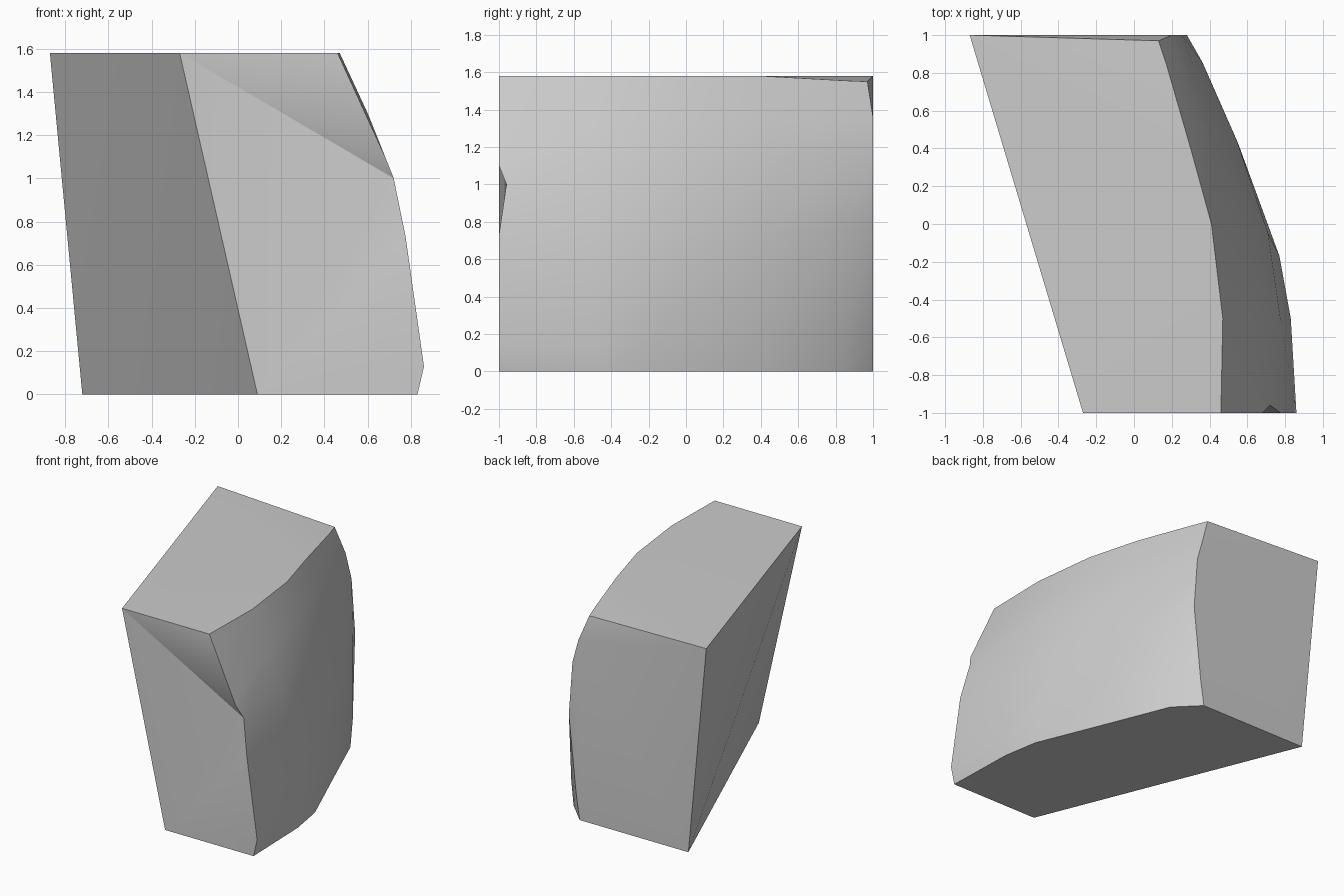
import bpy, bmesh, math

old = bpy.data.objects.get("Cube")
if old:
    bpy.data.objects.remove(old, do_unlink=True)

grey = bpy.data.materials.new("plain_grey")
grey.use_nodes = True
grey.diffuse_color = (0.6, 0.6, 0.6, 1)
grey.node_tree.nodes["Principled BSDF"].inputs["Base Color"].default_value = (0.6, 0.6, 0.6, 1)

# Profiles of the bulging side, each running top to bottom, ordered back to front
back_edge = [(.13, .97, 1.55), (.20, 1, 1.36), (.25, 1, 1.18), (.28, 1, .78), (.22, 1, .20), (.19, 1, 0)]
front_edge = [(.46, -1, 1.58), (.68, -1, 1.10), (.72, -.96, 1.0), (.775, -1, .73), (.86, -1, .13), (.83, -1, 0)]
profiles = [
    back_edge,
    [(.17, .85, 1.555), (.25, .85, 1.36), (.31, .85, 1.17), (.36, .86, .76), (.365, .85, .20), (.36, .83, 0)],
    [(.30, .40, 1.58), (.39, .42, 1.35), (.46, .43, 1.14), (.545, .44, .73), (.55, .43, .20), (.525, .42, 0)],
    [(.41, 0, 1.58), (.51, 0, 1.34), (.60, 0, 1.08), (.71, -.05, .70), (.77, -.17, .18), (.77, -.18, 0)],
    [(.47, -.5, 1.58), (.60, -.5, 1.30), (.70, -.5, 1.04), (.775, -.5, .70), (.83, -.5, .13), (.815, -.45, 0)],
    front_edge,
]

bm = bmesh.new()
cols = [[bm.verts.new(p) for p in prof] for prof in profiles]
back_top, back_low, front_top, front_low = [
    bm.verts.new(p) for p in ((-.87, 1, 1.58), (-.72, 1, 0), (-.27, -1, 1.58), (.09, -1, 0))]

# Bulging side: loft between neighbouring profiles
for a, b in zip(cols, cols[1:]):
    for i in range(len(a) - 1):
        bm.faces.new((a[i], a[i + 1], b[i + 1], b[i]))

# Slanted flat side, folded along its diagonal
bm.faces.new((front_top, back_low, back_top))
bm.faces.new((front_top, front_low, back_low))

# Top: dipped back corner, then the level part
bm.faces.new((back_top, cols[0][0], cols[1][0], cols[2][0]))
bm.faces.new([back_top] + [c[0] for c in cols[2:]] + [front_top])
# Base
bm.faces.new([back_low] + [c[-1] for c in cols] + [front_low])

# Back and front ends: triangles fan from the top corner, flat panel below
for edge, top, low, fan in ((cols[0], back_top, back_low, 1), (cols[-1], front_top, front_low, 2)):
    for i in range(fan):
        bm.faces.new((top, edge[i], edge[i + 1]))
    if fan == 2:
        bm.faces.new((top, edge[2], low))
        for i in range(2, len(edge) - 1):
            bm.faces.new((low, edge[i], edge[i + 1]))
    else:
        bm.faces.new([top] + edge[1:] + [low])

bmesh.ops.recalc_face_normals(bm, faces=bm.faces)
mesh = bpy.data.meshes.new("angular_block")
bm.to_mesh(mesh)
bm.free()
mesh.materials.append(grey)
block = bpy.data.objects.new("angular_block", mesh)
bpy.context.collection.objects.link(block)

bpy.ops.object.select_all(action='DESELECT')
block.select_set(True)
bpy.context.view_layer.objects.active = block
bpy.ops.object.shade_smooth_by_angle(angle=math.radians(30))
